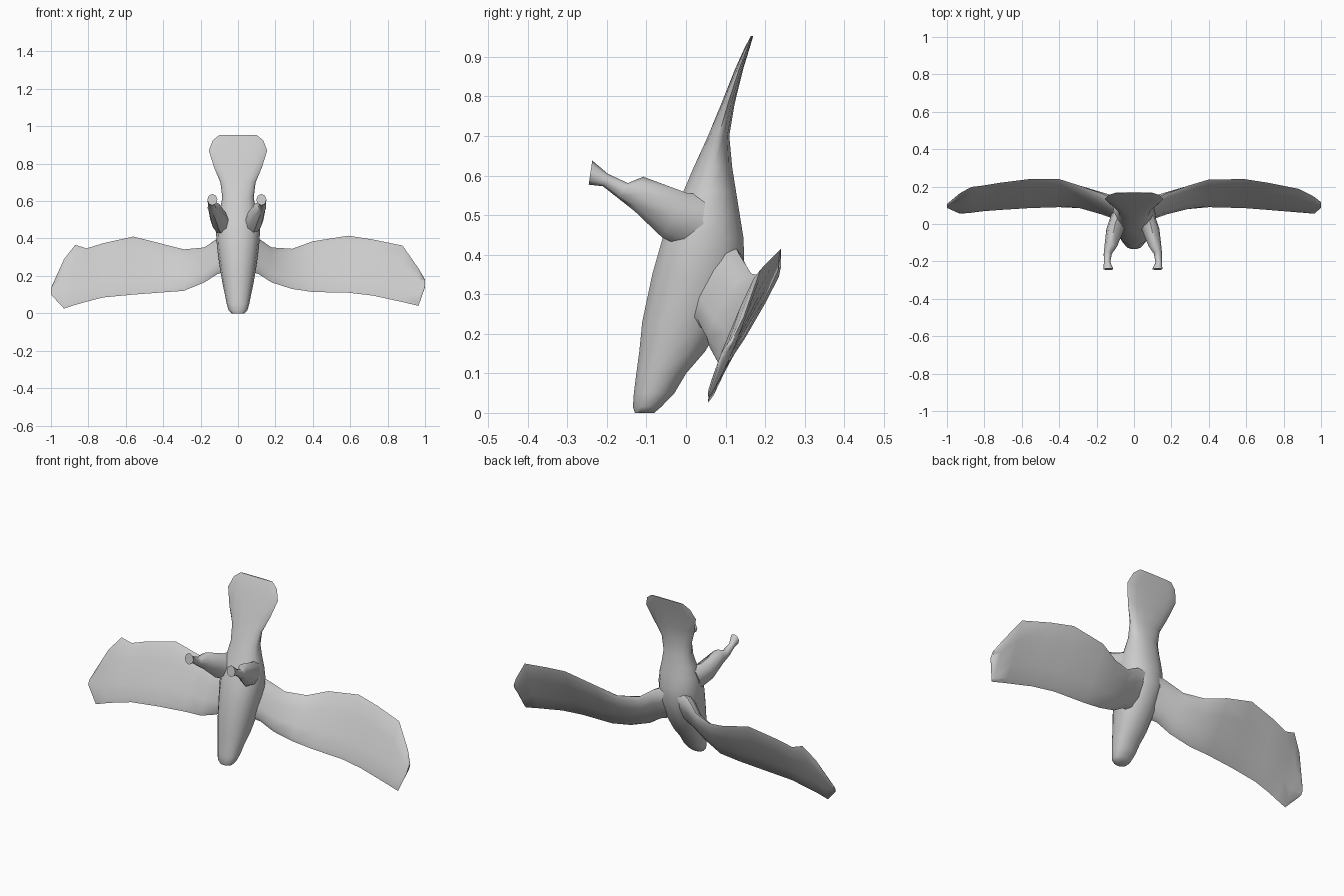
import bpy, bmesh, math
from mathutils import Vector


def ring(c, a, b, n, p=1.0):
    # closed superellipse loop around c spanned by half-axes a and b
    pts = []
    for i in range(n):
        t = 2 * math.pi * i / n
        u, v = math.cos(t), math.sin(t)
        pts.append(c + a * math.copysign(abs(u) ** p, u) + b * math.copysign(abs(v) ** p, v))
    return pts


def loft(name, rings, angle=50):
    bm = bmesh.new()
    loops = [[bm.verts.new(p) for p in r] for r in rings]
    n = len(loops[0])
    for lo, hi in zip(loops, loops[1:]):
        for i in range(n):
            j = (i + 1) % n
            bm.faces.new((lo[i], lo[j], hi[j], hi[i]))
    bm.faces.new(loops[0])
    bm.faces.new(loops[-1])
    bmesh.ops.recalc_face_normals(bm, faces=bm.faces)
    me = bpy.data.meshes.new(name)
    bm.to_mesh(me)
    bm.free()
    ob = bpy.data.objects.new(name, me)
    bpy.context.collection.objects.link(ob)
    bpy.ops.object.select_all(action='DESELECT')
    ob.select_set(True)
    bpy.context.view_layer.objects.active = ob
    bpy.ops.object.shade_smooth_by_angle(angle=math.radians(angle))
    return ob


# Head, body and fanned tail: z, front y, back y, half width
body = [
    (0.00, -0.130, -0.080, 0.035), (0.015, -0.135, -0.062, 0.050),
    (0.05, -0.133, -0.028, 0.060), (0.10, -0.127, 0.002, 0.070),
    (0.155, -0.120, 0.050, 0.082), (0.23, -0.113, 0.095, 0.095),
    (0.35, -0.088, 0.150, 0.112), (0.44, -0.062, 0.148, 0.118),
    (0.50, -0.035, 0.138, 0.110), (0.56, -0.008, 0.128, 0.095),
    (0.62, 0.018, 0.118, 0.084), (0.70, 0.055, 0.110, 0.094),
    (0.78, 0.088, 0.123, 0.128), (0.87, 0.124, 0.145, 0.156),
    (0.925, 0.149, 0.162, 0.135), (0.953, 0.164, 0.170, 0.100),
]
loft("body", [ring(Vector((0, (f + k) / 2, z)), Vector((w, 0, 0)),
                   Vector((0, (k - f) / 2, 0)), 14, 0.9) for z, f, k, w in body])

# Wings: x, lower edge y z, upper edge y z, half thickness
root = [(0.04, 0.02, 0.23, 0.12, 0.43, 0.050), (0.11, 0.045, 0.21, 0.135, 0.40, 0.042),
        (0.18, 0.06, 0.165, 0.165, 0.352, 0.028)]
right = [(0.29, 0.08, 0.13, 0.205, 0.345, 0.018), (0.40, 0.09, 0.114, 0.238, 0.385, 0.013),
         (0.59, 0.085, 0.11, 0.240, 0.415, 0.012), (0.72, 0.075, 0.095, 0.220, 0.395, 0.012),
         (0.88, 0.062, 0.06, 0.188, 0.362, 0.011), (0.965, 0.055, 0.04, 0.145, 0.24, 0.010),
         (1.00, 0.088, 0.14, 0.115, 0.18, 0.006)]
left = [(0.29, 0.085, 0.12, 0.205, 0.342, 0.018), (0.40, 0.09, 0.112, 0.240, 0.370, 0.013),
        (0.56, 0.085, 0.10, 0.240, 0.410, 0.012), (0.72, 0.075, 0.085, 0.220, 0.375, 0.012),
        (0.81, 0.068, 0.062, 0.205, 0.347, 0.012), (0.87, 0.060, 0.045, 0.198, 0.366, 0.011),
        (0.93, 0.055, 0.025, 0.165, 0.290, 0.010), (1.00, 0.088, 0.10, 0.105, 0.135, 0.006)]


def wing(name, side, outer):
    rings = []
    for x, y0, z0, y1, z1, t in root + outer:
        lo, hi = Vector((side * x, y0, z0)), Vector((side * x, y1, z1))
        chord = (hi - lo) / 2
        rings.append(ring((lo + hi) / 2, chord, Vector((0, chord.z, -chord.y)).normalized() * t, 10, 0.85))
    loft(name, rings, 60)


wing("right_wing", 1, right)
wing("left_wing", -1, left)

# Legs with flared feet: x, lower y z, upper y z, half width
leg = [(0.060, 0.03, 0.40, 0.07, 0.55, 0.050), (0.088, -0.060, 0.443, 0.005, 0.555, 0.048),
       (0.112, -0.130, 0.510, -0.108, 0.597, 0.034), (0.128, -0.172, 0.543, -0.147, 0.581, 0.022),
       (0.132, -0.210, 0.573, -0.197, 0.604, 0.017), (0.125, -0.246, 0.577, -0.237, 0.638, 0.027)]
for name, side, shift in (("right_leg", 1, 0.0), ("left_leg", -1, 0.012)):
    rings = []
    for x, y0, z0, y1, z1, w in leg:
        lo, hi = [Vector((side * (x + shift), y, z)) for y, z in ((y0, z0), (y1, z1))]
        rings.append(ring((lo + hi) / 2, (hi - lo) / 2, Vector((w, 0, 0)), 8))
    loft(name, rings)
